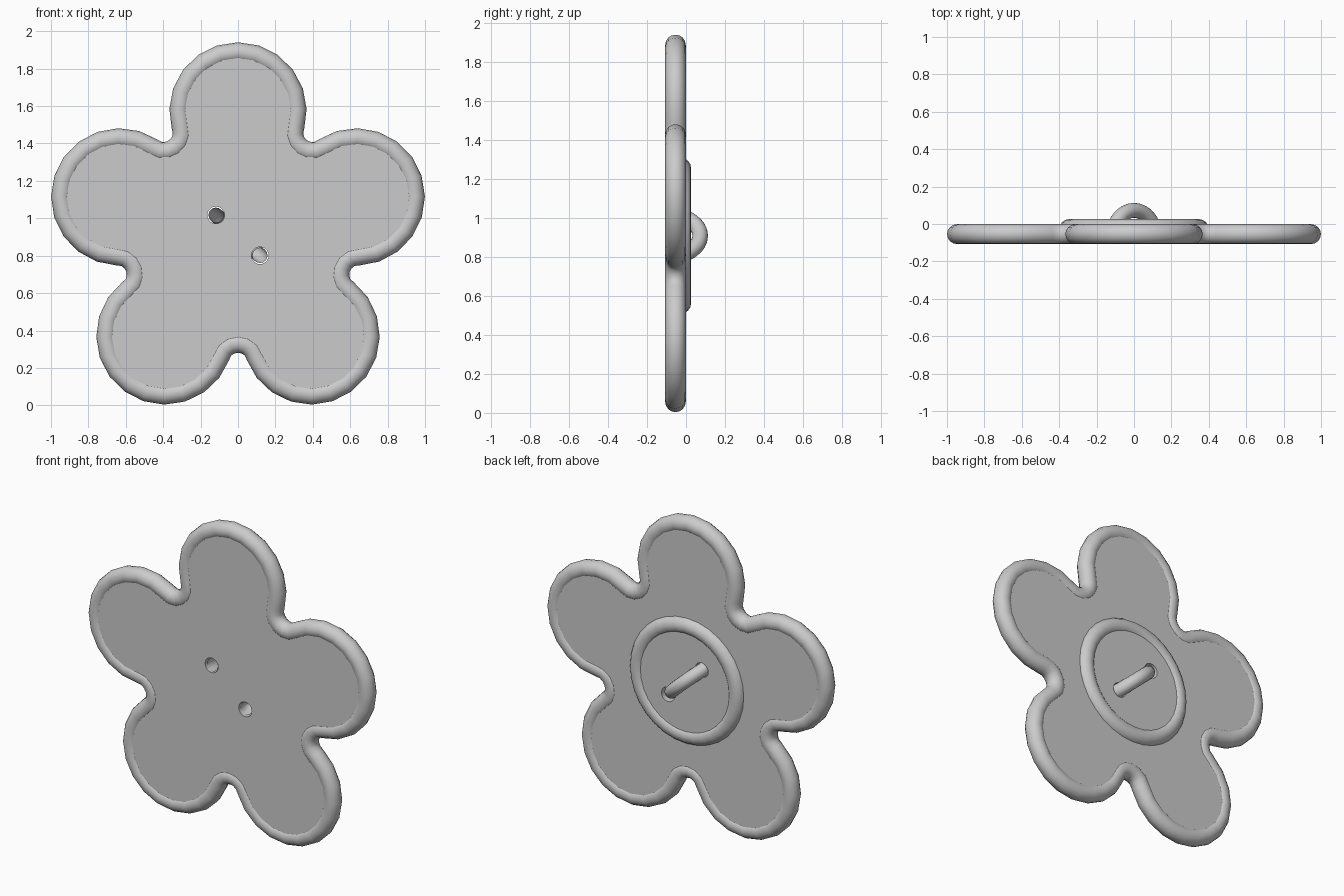
import bpy, bmesh
from math import sin, cos, pi, radians, atan2
from mathutils import Vector

if "Cube" in bpy.data.objects:
    bpy.data.objects.remove(bpy.data.objects["Cube"])

CZ = 0.909                      # flower centre height
TUBE = 0.053                    # rim tube radius
PETAL_D, PETAL_R = 0.665, 0.314 # petal circle: distance from centre, radius
FIL_D, FIL_R = 0.679, 0.104     # rounded notch between petals
LOOP_R, LOOP_ANG = 0.16, radians(-42.5)


def polar(r, a, c=(0, 0)):
    return (c[0] + r * cos(a), c[1] + r * sin(a))


def circle(r, n, c=(0, 0)):
    return [polar(r, 2 * pi * i / n, c) for i in range(n)]


def flower_outline():
    pts = []
    off = Vector(polar(FIL_D, radians(36))) - Vector((PETAL_D, 0))
    half = atan2(off.y, off.x)          # where petal arc meets the notch
    for k in range(5):
        a = radians(90 + 72 * k)
        c = polar(PETAL_D, a)
        pts += [polar(PETAL_R, a - half + 2 * half * i / 12, c) for i in range(13)]
        b = a + radians(36)
        c = polar(FIL_D, b)
        w = half - radians(36)
        pts += [polar(FIL_R, b + pi + w - 2 * w * i / 6, c) for i in range(1, 6)]
    return pts


def tube(name, path, normal, r, closed=True, sides=16):
    """Sweep a circle along a flat path lying square to normal."""
    bm = bmesh.new()
    n, rings = len(path), []
    for i, p in enumerate(path):
        if closed:
            a, b = path[i - 1], path[(i + 1) % n]
        else:
            a, b = path[max(i - 1, 0)], path[min(i + 1, n - 1)]
        out = (b - a).normalized().cross(normal)
        rings.append([bm.verts.new(p + r * (cos(t) * out + sin(t) * normal))
                      for t in (2 * pi * j / sides for j in range(sides))])
    for i in range(n if closed else n - 1):
        A, B = rings[i], rings[(i + 1) % n]
        for j in range(sides):
            k = (j + 1) % sides
            bm.faces.new((A[j], A[k], B[k], B[j])).smooth = True
    bmesh.ops.recalc_face_normals(bm, faces=bm.faces)
    me = bpy.data.meshes.new(name)
    bm.to_mesh(me)
    bm.free()
    ob = bpy.data.objects.new(name, me)
    bpy.context.collection.objects.link(ob)
    return ob


def plate(name, outlines, y, half):
    """Flat slab from an outline plus hole outlines."""
    cu = bpy.data.curves.new(name, 'CURVE')
    cu.dimensions, cu.fill_mode, cu.extrude = '2D', 'BOTH', half
    for pts in outlines:
        s = cu.splines.new('POLY')
        s.points.add(len(pts) - 1)
        for q, p in zip(s.points, pts):
            q.co = (p[0], p[1], 0, 1)
        s.use_cyclic_u = True
    ob = bpy.data.objects.new(name, cu)
    bpy.context.collection.objects.link(ob)
    ob.location = (0, y, CZ)
    ob.rotation_euler = (pi / 2, 0, 0)
    bpy.ops.object.select_all(action='DESELECT')
    ob.select_set(True)
    bpy.context.view_layer.objects.active = ob
    bpy.ops.object.convert(target='MESH')


def to3d(pts, y):
    return [Vector((x, y, CZ + z)) for x, z in pts]


Y = Vector((0, 1, 0))
flower = flower_outline()
holes = [circle(0.046, 20, polar(s * LOOP_R, LOOP_ANG)) for s in (1, -1)]

# Flower face and its rounded rim
plate("flower_plate", [flower] + holes, -0.054, 0.042)
tube("flower_rim", to3d(flower, -0.054), Y, TUBE)

# Round backing disc and its rim
disc = circle(0.347, 32)
plate("back_disc", [disc] + holes, -0.04, 0.052)
tube("back_ring", to3d(disc, -0.027), Y, TUBE)

# Open-ended half loop threaded through the two holes
d = Vector((cos(LOOP_ANG), 0, sin(LOOP_ANG)))
arc = [Vector((0, -0.087, CZ)) + LOOP_R * (cos(t) * d + sin(t) * Y)
       for t in (pi * i / 16 for i in range(17))]
tube("back_loop", arc, d.cross(Y), 0.04, closed=False)
